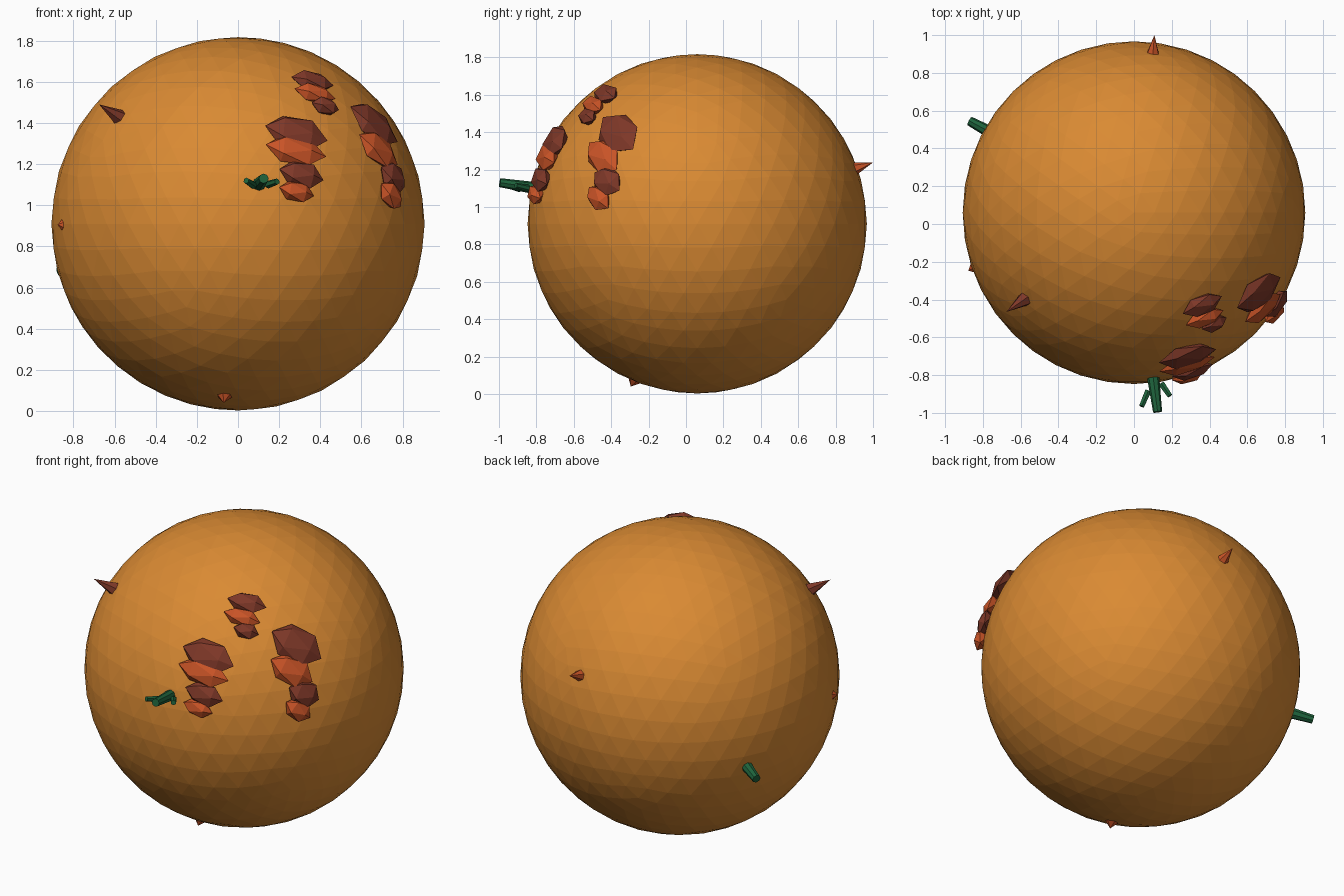
import bpy, math
from mathutils import Vector, Matrix

if "Cube" in bpy.data.objects:
    bpy.data.objects.remove(bpy.data.objects["Cube"])

CENTRE = Vector((0, 0.06, 0.91))
RADIUS = 0.907


def colour(name, rgb):
    m = bpy.data.materials.new(name)
    m.diffuse_color = (*rgb, 1)
    m.use_nodes = True
    m.node_tree.nodes["Principled BSDF"].inputs["Base Color"].default_value = m.diffuse_color
    return m


AMBER = colour("amber", (0.70, 0.255, 0.033))
RUST = colour("rust orange", (0.59, 0.088, 0.02))
BROWN = colour("red brown", (0.21, 0.039, 0.021))
GREEN = colour("dark green", (0.013, 0.125, 0.045))


def finish(name, mat):
    o = bpy.context.object
    o.name = name
    o.data.materials.append(mat)
    return o


# Faceted round body
bpy.ops.mesh.primitive_ico_sphere_add(subdivisions=4, radius=RADIUS, location=CENTRE)
finish("body", AMBER)


# Flattened stone lying on the body, long axis tangent to the surface
def stone(name, pos, width, height, tilt, mat):
    n = (Vector(pos) - CENTRE).normalized()
    right = Vector((0, 0, 1)).cross(n).normalized()
    spin = Matrix.Rotation(math.radians(tilt), 3, n)
    right = spin @ right
    up = n.cross(right)
    bpy.ops.mesh.primitive_ico_sphere_add(subdivisions=1, radius=1)
    o = finish(name, mat)
    # local z (pole) runs along the width, local x along the normal
    rot = Matrix((n, up, right)).transposed().to_4x4()
    scale = Matrix.Diagonal((0.042, height / 2, width / 2, 1))
    o.matrix_world = Matrix.Translation(CENTRE + n * 0.922) @ rot @ scale


clusters = {
    "front_patch": [((0.28, -0.69, 1.345), 0.32, 0.20, -15),
                    ((0.28, -0.74, 1.265), 0.31, 0.16, -12),
                    ((0.31, -0.78, 1.15), 0.23, 0.145, -14),
                    ((0.29, -0.82, 1.07), 0.18, 0.11, -14)],
    "upper_patch": [((0.355, -0.42, 1.59), 0.23, 0.13, -16),
                    ((0.37, -0.49, 1.535), 0.22, 0.11, -18),
                    ((0.42, -0.52, 1.475), 0.15, 0.10, -18)],
    "side_patch": [((0.655, -0.36, 1.39), 0.33, 0.23, -38),
                   ((0.69, -0.45, 1.275), 0.28, 0.18, -35),
                   ((0.765, -0.43, 1.14), 0.20, 0.17, -30),
                   ((0.775, -0.49, 1.055), 0.18, 0.13, -40)],
}
for name, stones in clusters.items():
    for i, (pos, w, h, tilt) in enumerate(stones):
        stone(f"{name}_stone_{i + 1}", pos, w, h, tilt, RUST if i % 2 else BROWN)


# Tapered rod between two points, a spike when the end radius is zero
def rod(name, a, b, r1, r2, sides, mat):
    a, b = Vector(a), Vector(b)
    bpy.ops.mesh.primitive_cone_add(vertices=sides, radius1=r1, radius2=r2,
                                    depth=(b - a).length, location=(a + b) / 2,
                                    rotation=(b - a).to_track_quat('Z', 'Y').to_euler())
    finish(name, mat)


# Green stem with two twigs, and the stub at the back
rod("stem", (0.10, -0.80, 1.10), (0.125, -0.995, 1.13), 0.033, 0.024, 8, GREEN)
rod("left_twig", (0.075, -0.885, 1.097), (0.04, -0.965, 1.12), 0.019, 0.015, 6, GREEN)
rod("right_twig", (0.145, -0.845, 1.10), (0.19, -0.91, 1.115), 0.019, 0.015, 6, GREEN)
rod("back_stub", (-0.75, 0.48, 0.71), (-0.87, 0.545, 0.68), 0.033, 0.025, 8, GREEN)

# Small spikes
rod("upper_spike", (-0.575, -0.395, 1.425), (-0.675, -0.465, 1.49), 0.042, 0, 6, BROWN)
rod("left_spike", (-0.835, -0.225, 0.905), (-0.877, -0.247, 0.905), 0.052, 0, 6, RUST)
rod("back_spike", (0.10, 0.90, 1.205), (0.108, 1.0, 1.238), 0.036, 0, 6, RUST)
rod("bottom_spike", (-0.065, -0.27, 0.088), (-0.07, -0.295, 0.04), 0.052, 0, 6, RUST)
